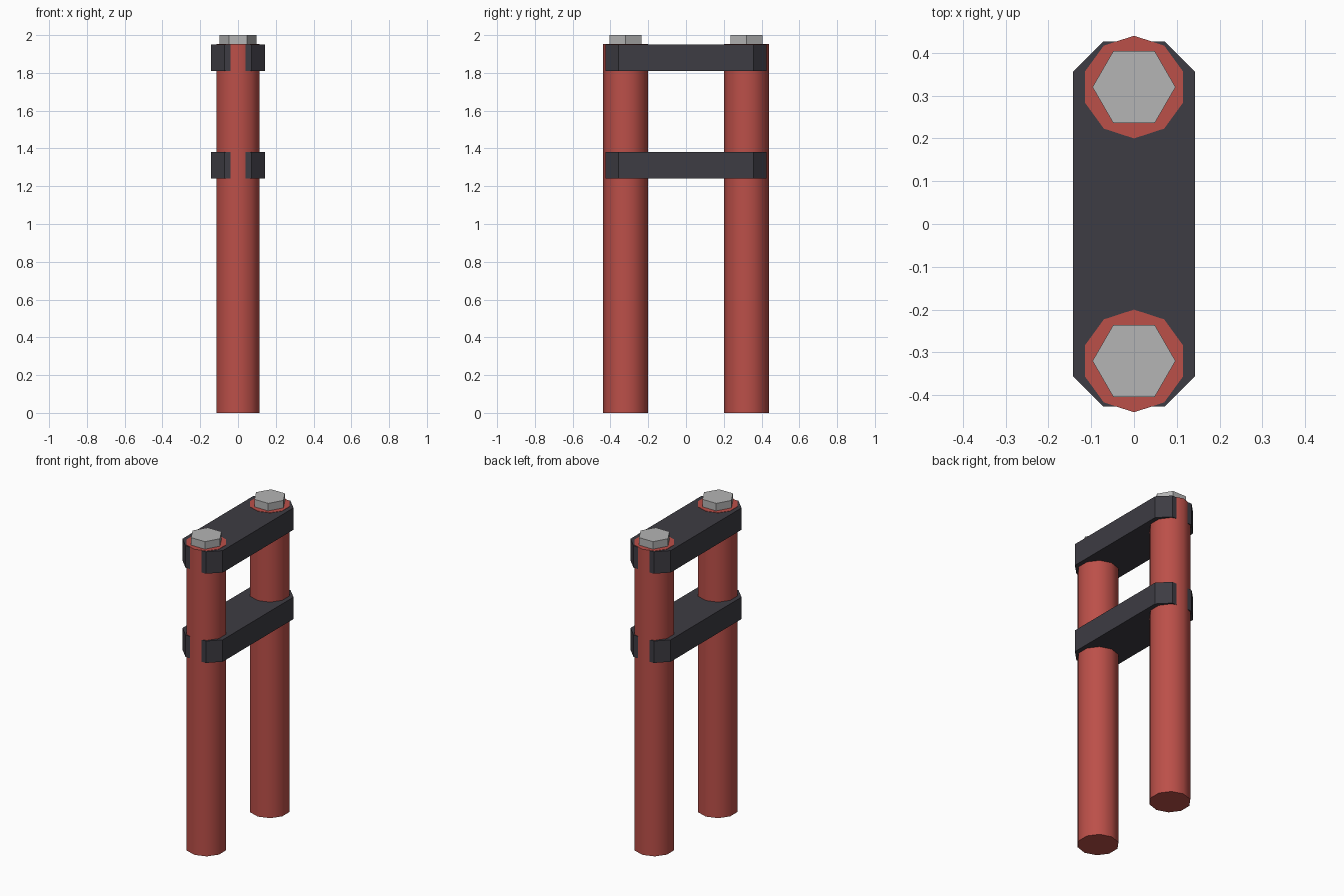
import bpy, bmesh, math

if "Cube" in bpy.data.objects:
    bpy.data.objects.remove(bpy.data.objects["Cube"])


def material(name, rgb):
    m = bpy.data.materials.new(name)
    m.diffuse_color = (*rgb, 1)
    m.use_nodes = True
    m.node_tree.nodes["Principled BSDF"].inputs["Base Color"].default_value = m.diffuse_color
    return m


red = material("red_paint", (0.50, 0.079, 0.066))
dark = material("dark_metal", (0.047, 0.045, 0.056))
grey = material("grey_steel", (0.46, 0.46, 0.46))


def prism(name, outline, z0, z1, mat, smooth=False):
    """Extrude a counter-clockwise outline from z0 up to z1."""
    bm = bmesh.new()
    base = bm.faces.new([bm.verts.new((x, y, z0)) for x, y in outline])
    top = bmesh.ops.extrude_face_region(bm, geom=[base], use_keep_orig=True)
    verts = [g for g in top["geom"] if isinstance(g, bmesh.types.BMVert)]
    bmesh.ops.translate(bm, verts=verts, vec=(0, 0, z1 - z0))
    bmesh.ops.recalc_face_normals(bm, faces=bm.faces)
    me = bpy.data.meshes.new(name)
    bm.to_mesh(me)
    bm.free()
    me.materials.append(mat)
    ob = bpy.data.objects.new(name, me)
    bpy.context.collection.objects.link(ob)
    if smooth:
        bpy.ops.object.select_all(action='DESELECT')
        ob.select_set(True)
        bpy.context.view_layer.objects.active = ob
        bpy.ops.object.shade_smooth_by_angle(angle=math.radians(40))
    return ob


def ring(n, r, cy, start):
    return [(r * math.cos(start + math.tau * i / n),
             cy + r * math.sin(start + math.tau * i / n)) for i in range(n)]


# Two round tubes, each capped by a hex bolt head
for label, cy in (("front", -0.32), ("back", 0.32)):
    prism(label + "_tube", ring(10, 0.12, cy, math.pi / 2), 0, 1.952, red, True)
    prism(label + "_bolt", ring(6, 0.097, cy, 0), 1.94, 2.0, grey)

# Two clamp plates with chamfered corners
W, L, C = 0.142, 0.427, 0.07
plate = [(W, -L + C), (W, L - C), (W - C, L), (C - W, L),
         (-W, L - C), (-W, C - L), (C - W, -L), (W - C, -L)]
prism("upper_clamp", plate, 1.81, 1.95, dark)
prism("lower_clamp", plate, 1.24, 1.38, dark)
